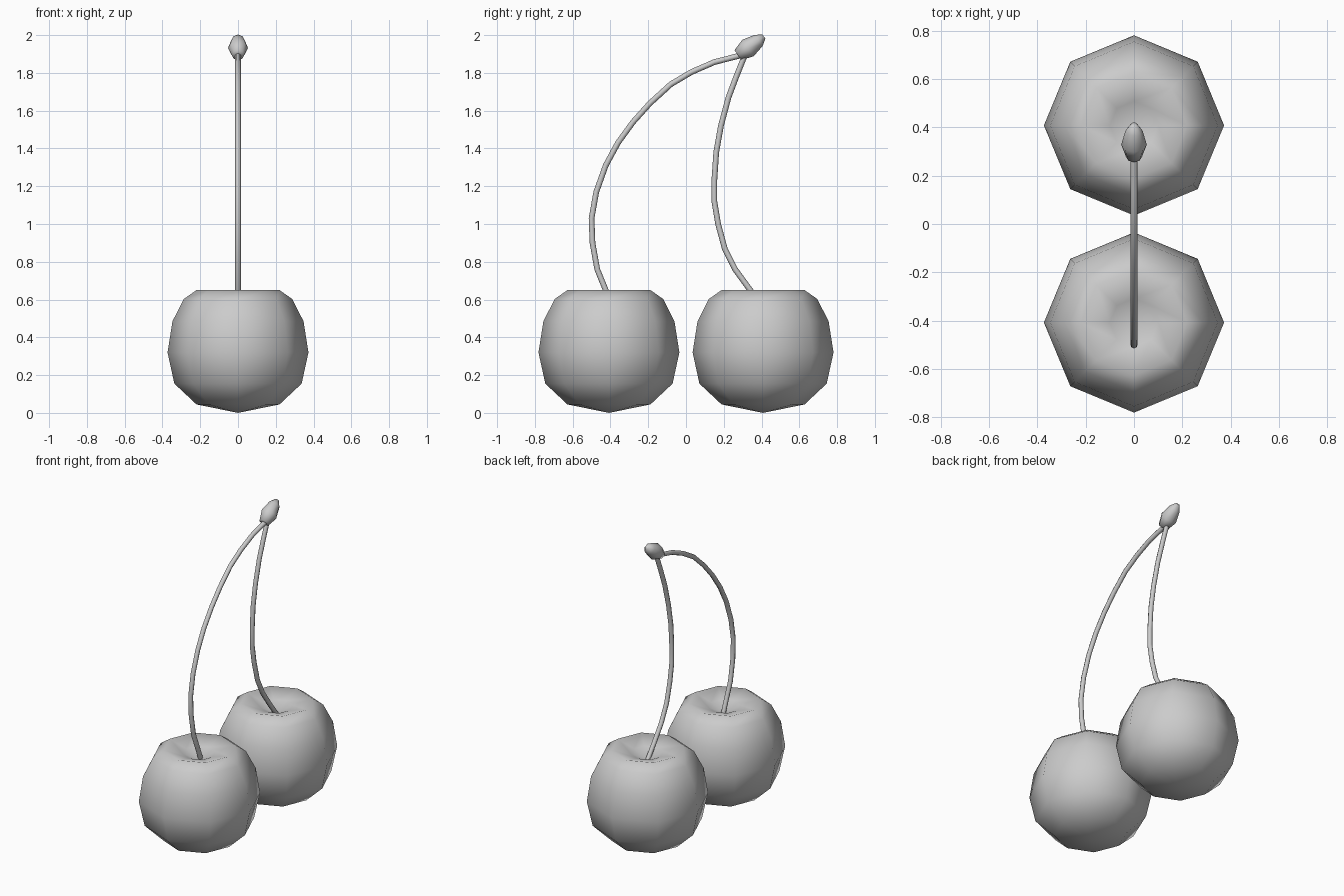
import bpy, bmesh
from mathutils import Vector, Matrix

if "Cube" in bpy.data.objects:
    bpy.data.objects.remove(bpy.data.objects["Cube"])


def lathe(name, profile, matrix, sides=8):
    """Revolve (radius, height) points round z, then place with matrix."""
    bm = bmesh.new()
    verts = [bm.verts.new((r, 0, z)) for r, z in profile]
    edges = [bm.edges.new(p) for p in zip(verts, verts[1:])]
    bmesh.ops.spin(bm, geom=verts + edges, cent=(0, 0, 0), axis=(0, 0, 1),
                   angle=6.283185307, steps=sides, use_merge=False)
    bmesh.ops.remove_doubles(bm, verts=bm.verts, dist=0.0005)
    bmesh.ops.recalc_face_normals(bm, faces=bm.faces)
    bm.transform(matrix)
    for f in bm.faces:
        f.smooth = True
    mesh = bpy.data.meshes.new(name)
    bm.to_mesh(mesh)
    bm.free()
    ob = bpy.data.objects.new(name, mesh)
    bpy.context.collection.objects.link(ob)
    return ob


def stem(name, path, radius=0.015):
    """Thin round tube through (y, z) points."""
    cu = bpy.data.curves.new(name, 'CURVE')
    cu.dimensions = '3D'
    cu.bevel_depth = radius
    cu.bevel_resolution = 2
    cu.use_fill_caps = True
    sp = cu.splines.new('POLY')
    sp.points.add(len(path) - 1)
    for p, (y, z) in zip(sp.points, path):
        p.co = (0, y, z, 1)
    sp.use_smooth = True
    ob = bpy.data.objects.new(name, cu)
    bpy.context.collection.objects.link(ob)


# Fruits: eight-sided, with a dimple on top
fruit = [(0, 0.0), (0.22, 0.045), (0.337, 0.155), (0.373, 0.32), (0.347, 0.485),
         (0.287, 0.603), (0.22, 0.65), (0.1, 0.615), (0, 0.57)]
for side, y in (("left", -0.408), ("right", 0.408)):
    lathe("cherry_" + side, fruit, Matrix.Translation((0, y, 0)))

# Curved stems meeting at the top
stem("stem_left", [(-0.39, 0.56), (-0.425, 0.65), (-0.47, 0.76), (-0.495, 0.9),
                   (-0.50, 1.03), (-0.475, 1.17), (-0.425, 1.31), (-0.36, 1.43),
                   (-0.28, 1.54), (-0.19, 1.64), (-0.08, 1.74), (0.03, 1.805),
                   (0.15, 1.857), (0.29, 1.893)])
stem("stem_right", [(0.41, 0.56), (0.34, 0.65), (0.26, 0.76), (0.205, 0.87),
                    (0.17, 1.0), (0.15, 1.12), (0.15, 1.23), (0.16, 1.38),
                    (0.185, 1.52), (0.225, 1.67), (0.27, 1.79), (0.31, 1.89)])

# Tilted woody knob joining the stems
base, tip = Vector((0, 0.275, 1.894)), Vector((0, 0.413, 1.992))
axis = tip - base
knob = [(0, 0), (0.032, 0), (0.053, 0.065), (0.036, 0.135), (0.013, axis.length), (0, axis.length)]
place = (Matrix.Translation(base) @ axis.to_track_quat('Z', 'X').to_matrix().to_4x4())
lathe("stem_knob", knob, Matrix.Translation((0, 0, 0)) @ place)
